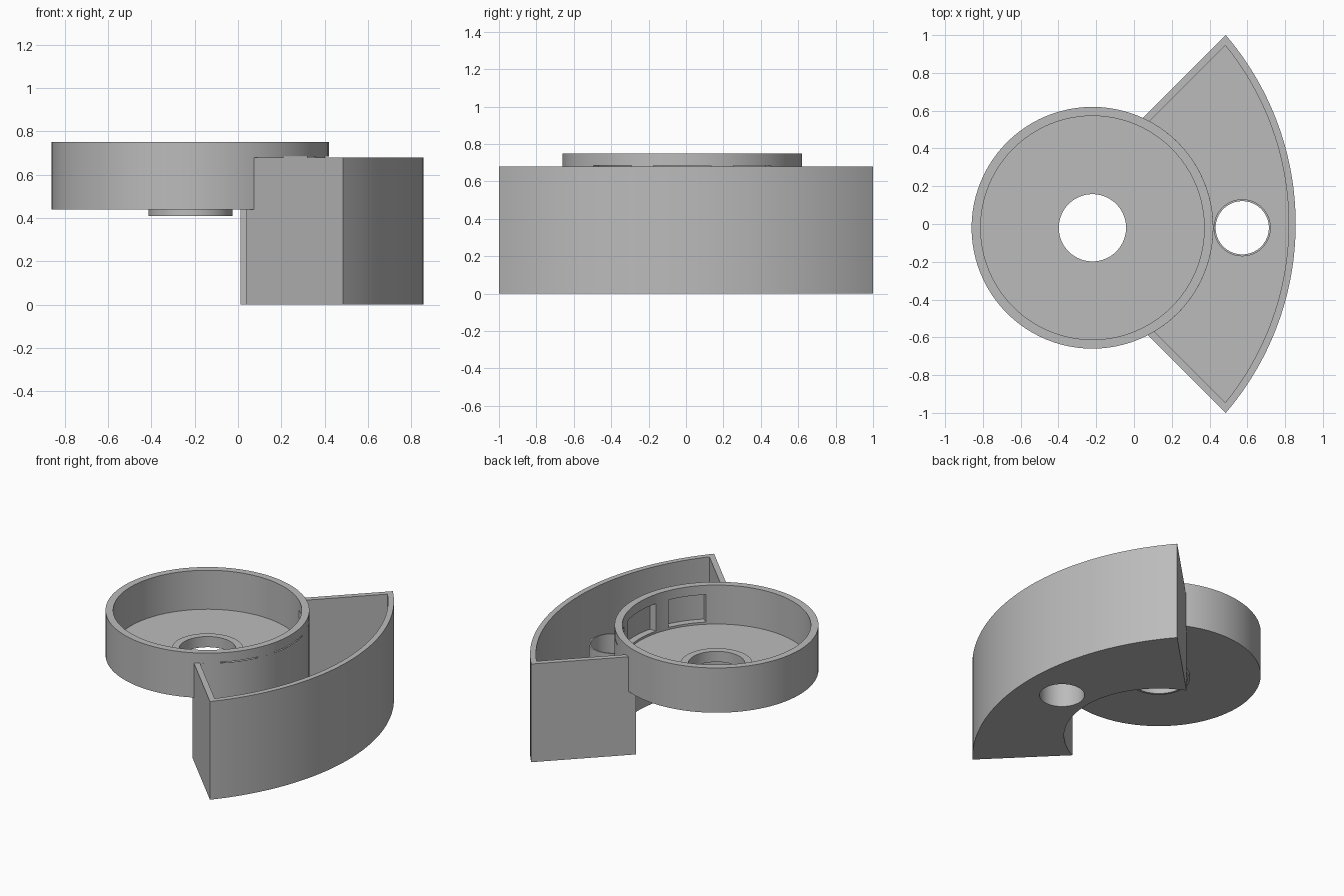
import bpy, bmesh, math
from mathutils import Matrix, Vector

cube = bpy.data.objects.get("Cube")
if cube:
    bpy.data.objects.remove(cube, do_unlink=True)

CX, CY = -0.22, -0.02        # round cup axis
APEX = 0.515                 # side walls lie on y = +-(x + APEX)
ARC_X, ARC_R = -0.68, 1.536  # outer curved wall

grey = bpy.data.materials.new("plain_grey")
grey.use_nodes = True
grey.diffuse_color = (0.5, 0.5, 0.5, 1)
grey.node_tree.nodes["Principled BSDF"].inputs["Base Color"].default_value = (0.5, 0.5, 0.5, 1)


def finish(name, bm):
    bmesh.ops.recalc_face_normals(bm, faces=bm.faces)
    mesh = bpy.data.meshes.new(name)
    bm.to_mesh(mesh)
    bm.free()
    mesh.materials.append(grey)
    ob = bpy.data.objects.new(name, mesh)
    bpy.context.collection.objects.link(ob)
    return ob


def prism(name, outline, z0, z1):
    bm = bmesh.new()
    face = bm.faces.new([bm.verts.new((x, y, z0)) for x, y in outline])
    top = bmesh.ops.extrude_face_region(bm, geom=[face])["geom"]
    bmesh.ops.translate(bm, vec=(0, 0, z1 - z0),
                        verts=[v for v in top if isinstance(v, bmesh.types.BMVert)])
    return finish(name, bm)


def lathe(name, profile, cx, cy, steps=96):
    bm = bmesh.new()
    rings = []
    for i in range(steps):
        a = 2 * math.pi * i / steps
        rings.append([bm.verts.new((cx + r * math.cos(a), cy + r * math.sin(a), z))
                      for r, z in profile])
    n = len(profile)
    for i in range(steps):
        a, b = rings[i], rings[(i + 1) % steps]
        for j in range(n):
            k = (j + 1) % n
            bm.faces.new((a[j], b[j], b[k], a[k]))
    return finish(name, bm)


def circle(cx, cy, r, steps=96):
    return [(cx + r * math.cos(2 * math.pi * i / steps),
             cy + r * math.sin(2 * math.pi * i / steps)) for i in range(steps)]


def arc(cx, cy, r, a0, a1, steps=48):
    return [(cx + r * math.cos(a0 + (a1 - a0) * i / steps),
             cy + r * math.sin(a0 + (a1 - a0) * i / steps)) for i in range(steps + 1)]


def side_angle(cx, cy, r, apex, sign):
    """Angle at which a circle meets a 45 degree side wall."""
    u, v = cx + apex, sign * cy
    # solve r cos(a) + u = r sin(a) + v along the wall
    return sign * (math.pi / 4 + math.asin((u - v) / (r * math.sqrt(2))))


def sector(inset, inner_r):
    apex = APEX - inset * math.sqrt(2)
    ends = [side_angle(ARC_X, 0, ARC_R - inset, apex, s) for s in (-1, 1)]
    ins = [side_angle(CX, CY, inner_r, apex, s) for s in (1, -1)]
    return arc(ARC_X, 0, ARC_R - inset, *ends) + arc(CX, CY, inner_r, *ins)


def cut(ob, cutters):
    for c in cutters:
        c.hide_render = True
        mod = ob.modifiers.new("cut", "BOOLEAN")
        mod.operation = "DIFFERENCE"
        mod.solver = "EXACT"
        mod.object = c
    dg = bpy.context.evaluated_depsgraph_get()
    mesh = bpy.data.meshes.new_from_object(ob.evaluated_get(dg))
    ob.modifiers.clear()
    ob.data = mesh
    for c in cutters:
        bpy.data.objects.remove(c, do_unlink=True)


# Hollow curved tray with a drain hole and room for the cup
tray = prism("sector_tray", sector(0, 0.595), 0, 0.68)
cut(tray, [
    prism("cavity_cutter", sector(0.037, 0.64), 0.04, 0.9),
    prism("cup_cutter", circle(CX, CY, 0.639), 0.44, 0.95),
    prism("drain_cutter", circle(0.573, CY, 0.15), -0.1, 0.2),
])

# Upright tube around the drain hole
tube = lathe("drain_tube", [(0.141, 0), (0.151, 0), (0.151, 0.41), (0.141, 0.41)],
             0.573, CY, 64)

# Round cup with a centre hole and short collar below
cup = lathe("round_cup", [
    (0.178, 0.41), (0.194, 0.41), (0.194, 0.44), (0.64, 0.44), (0.64, 0.75),
    (0.592, 0.75), (0.592, 0.48), (0.225, 0.48), (0.225, 0.484), (0.178, 0.484)], CX, CY)

# Three windows from the cup into the tray
windows = []
for angle, width in ((-36.5, 0.25), (0, 0.31), (36.5, 0.25)):
    bm = bmesh.new()
    bmesh.ops.create_cube(bm, size=1)
    turn = Matrix.Rotation(math.radians(angle), 4, "Z")
    place = Matrix.Translation(Vector((CX, CY, 0.59))) @ turn @ Matrix.Translation((0.62, 0, 0))
    bmesh.ops.transform(bm, matrix=place @ Matrix.Diagonal((0.24, width, 0.19, 1)), verts=bm.verts)
    windows.append(finish("window_cutter", bm))
cut(cup, windows)

# Smooth curved walls, crisp edges
bpy.ops.object.select_all(action="DESELECT")
for ob in (tray, tube, cup):
    ob.select_set(True)
bpy.context.view_layer.objects.active = tray
bpy.ops.object.shade_smooth_by_angle(angle=math.radians(30))
